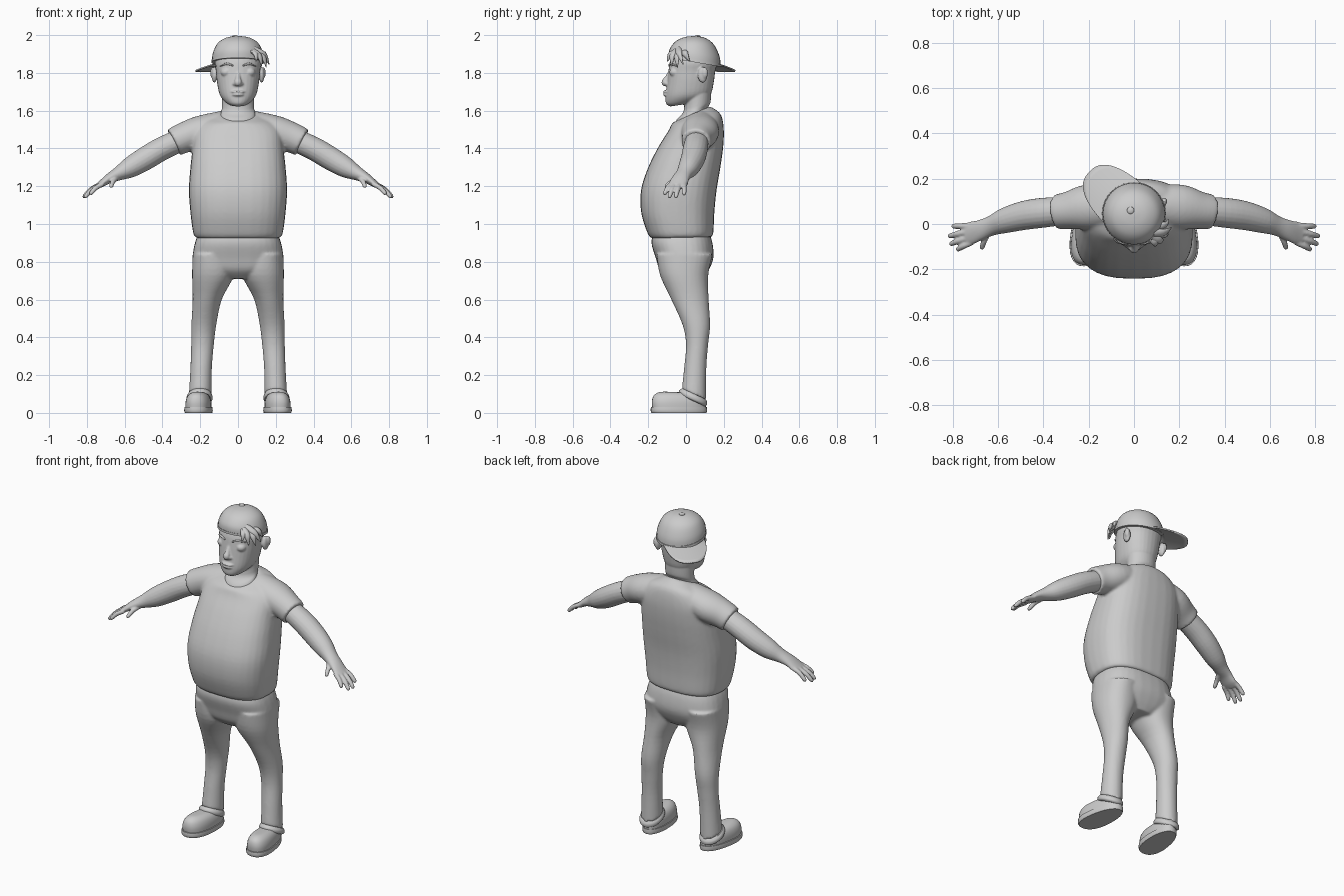
import bpy, bmesh, math
from mathutils import Vector, Matrix

SEG = 32


def spline(rows, n=4):
    """Catmull-Rom through rows of numbers."""
    out = []
    for i in range(len(rows) - 1):
        quad = (rows[max(i - 1, 0)], rows[i], rows[i + 1], rows[min(i + 2, len(rows) - 1)])
        for k in range(n):
            t = k / n
            out.append([0.5 * (2 * b + (c - a) * t + (2 * a - 5 * b + 4 * c - d) * t * t
                               + (3 * b - a - 3 * c + d) * t ** 3) for a, b, c, d in zip(*quad)])
    return out + [list(rows[-1])]


def power(v, e):
    return math.copysign(abs(v) ** (2 / e), v)


def skin(bm, rings, sides):
    """Bridge rings of points, cap both ends; one copy per side sign."""
    for s in sides:
        vs = [[bm.verts.new((p[0] * s, p[1], p[2])) for p in r] for r in rings]
        for a, b in zip(vs, vs[1:]):
            for i in range(len(a)):
                j = (i + 1) % len(a)
                bm.faces.new((a[i], a[j], b[j], b[i]))
        bm.faces.new(vs[0])
        bm.faces.new(vs[-1])


def stack(bm, rows, sides=(1,), n=4):
    """Rows: front y, front z, back y, back z, half width, roundness, centre x."""
    rings = []
    for yf, zf, yb, zb, w, e, cx in spline(rows, n):
        ring = []
        for i in range(SEG):
            a = 2 * math.pi * i / SEG
            v = (power(math.sin(a), e) + 1) / 2
            ring.append((cx + w * power(math.cos(a), e), yf + (yb - yf) * v, zf + (zb - zf) * v))
        rings.append(ring)
    skin(bm, rings, sides)


def tube(bm, rows, sides=(1,), ref=(0, 1, 0), seg=20):
    """Rows: x, y, z, radius along ref, radius across."""
    pts = spline(rows)
    rings = []
    for i, (x, y, z, ra, rb) in enumerate(pts):
        t = (Vector(pts[min(i + 1, len(pts) - 1)][:3]) - Vector(pts[max(i - 1, 0)][:3])).normalized()
        s = Vector(ref)
        s = (s - t * s.dot(t)).normalized()
        u = t.cross(s)
        rings.append([Vector((x, y, z)) + s * ra * math.cos(2 * math.pi * k / seg)
                      + u * rb * math.sin(2 * math.pi * k / seg) for k in range(seg)])
    skin(bm, rings, sides)


def ball(bm, c, size, sides=(1,)):
    for s in sides:
        m = Matrix.Translation((c[0] * s, c[1], c[2])) @ Matrix.Diagonal((*size, 1))
        bmesh.ops.create_uvsphere(bm, u_segments=24, v_segments=16, radius=1, matrix=m)


def finish(name, bm, voxel=0, smooth=4):
    """Make the object; a voxel size fuses overlapping pieces into one skin."""
    bmesh.ops.recalc_face_normals(bm, faces=bm.faces)
    me = bpy.data.meshes.new(name)
    bm.to_mesh(me)
    bm.free()
    ob = bpy.data.objects.new(name, me)
    bpy.context.collection.objects.link(ob)
    bpy.ops.object.select_all(action='DESELECT')
    ob.select_set(True)
    bpy.context.view_layer.objects.active = ob
    bpy.ops.object.shade_smooth_by_angle(angle=math.radians(45))
    if voxel:
        r = ob.modifiers.new("fuse", 'REMESH')
        r.mode, r.voxel_size, r.use_smooth_shade = 'VOXEL', voxel, True
        m = ob.modifiers.new("soften", 'SMOOTH')
        m.factor, m.iterations = 0.5, smooth
    return ob


BOTH = (1, -1)

# Shirt: belly and chest fused with short sleeves
bm = bmesh.new()
stack(bm, [(-.185, .925, .135, .93, .225, 2.6, 0), (-.205, .955, .145, .955, .238, 2.6, 0),
           (-.237, 1.06, .15, 1.06, .252, 2.6, 0), (-.238, 1.18, .162, 1.18, .26, 2.6, 0),
           (-.2, 1.3, .182, 1.3, .252, 2.6, 0), (-.145, 1.41, .197, 1.41, .24, 2.6, 0),
           (-.095, 1.49, .2, 1.5, .23, 2.5, 0), (-.078, 1.525, .187, 1.575, .185, 2.3, 0),
           (-.072, 1.535, .15, 1.61, .125, 2, 0), (-.068, 1.538, .125, 1.622, .1, 2, 0)])
tube(bm, [(.08, .08, 1.525, .085, .075), (.2, .075, 1.487, .1, .086),
          (.29, .06, 1.455, .083, .08), (.34, .053, 1.432, .078, .076)], BOTH, seg=28)
finish("shirt", bm, .009, 5)

# Arms with hands
bm = bmesh.new()
tube(bm, [(.28, .06, 1.455, .06, .06), (.4, .05, 1.4, .066, .062), (.49, .037, 1.347, .064, .062),
          (.57, .015, 1.3, .056, .055), (.63, -.008, 1.268, .044, .038),
          (.68, -.027, 1.243, .045, .026), (.72, -.04, 1.215, .05, .019),
          (.745, -.046, 1.2, .044, .013)], BOTH)
fingers = [((.725, -.008, 1.213), (.805, -.01, 1.155)), ((.735, -.034, 1.208), (.822, -.055, 1.14)),
           ((.73, -.06, 1.208), (.815, -.09, 1.14)), ((.715, -.08, 1.212), (.785, -.115, 1.158)),
           ((.64, -.03, 1.245), (.675, -.112, 1.196))]
for a, b in fingers:
    a, b = Vector(a), Vector(b)
    mid = (a + b) / 2 + Vector((.003, 0, .006))
    ref = (0, 1, 0) if b.x - a.x > .05 else (1, 0, 0)
    tube(bm, [(*a, .014, .013), (*mid, .013, .013), (*a.lerp(b, .9), .011, .011),
              (*b, .004, .004)], BOTH, ref, 12)
finish("arms", bm, .005, 3)

# Head and neck with ears, nose, lips and eyelids
bm = bmesh.new()
stack(bm, [(-.085, 1.622, 0, 1.635, .04, 2, 0), (-.106, 1.638, .09, 1.66, .07, 2.1, 0),
           (-.108, 1.68, .132, 1.69, .097, 2.2, 0), (-.1, 1.75, .147, 1.75, .111, 2.2, 0),
           (-.093, 1.81, .155, 1.81, .117, 2.2, 0), (-.082, 1.87, .165, 1.86, .122, 2.1, 0),
           (-.05, 1.93, .13, 1.93, .09, 2, 0)])
stack(bm, [(-.068, 1.515, .11, 1.6, .098, 2, 0), (-.048, 1.555, .12, 1.625, .09, 2, 0),
           (-.012, 1.6, .13, 1.645, .085, 2, 0), (-.01, 1.7, .135, 1.71, .088, 2, 0)])
tube(bm, [(0, -.085, 1.805, .01, .01), (0, -.1, 1.775, .013, .012), (0, -.112, 1.75, .02, .018),
          (0, -.108, 1.732, .012, .01)], ref=(1, 0, 0))
ball(bm, (.017, -.1, 1.742), (.012, .014, .01), BOTH)
ball(bm, (.062, -.058, 1.803), (.03, .03, .025), BOTH)
ball(bm, (0, -.1, 1.701), (.038, .022, .007))
ball(bm, (0, -.1, 1.684), (.034, .022, .008))
ball(bm, (.125, .088, 1.79), (.015, .026, .042), BOTH)
ball(bm, (.135, .1, 1.8), (.012, .016, .03), BOTH)
finish("head", bm, .005, 3)

# Eyebrows
bm = bmesh.new()
tube(bm, [(.025, -.09, 1.838, .004, .004), (.06, -.08, 1.848, .006, .006),
          (.095, -.05, 1.836, .003, .003)], BOTH, seg=10)
finish("eyebrows", bm)

# Cap dome with rim band and button
bm = bmesh.new()
stack(bm, [(-.091, 1.882, .183, 1.834, .138, 2, 0), (-.087, 1.925, .178, 1.885, .133, 2, 0),
           (-.056, 1.966, .148, 1.95, .107, 2, 0), (-.012, 1.988, .102, 1.985, .062, 2, 0),
           (.035, 1.995, .055, 1.995, .012, 2, 0)])
stack(bm, [(-.094, 1.88, .186, 1.832, .141, 2, 0), (-.094, 1.893, .186, 1.846, .14, 2, 0)], n=1)
ball(bm, (-.015, .06, 1.993), (.016, .016, .007))
finish("cap", bm)

# Brim, turned to the back left
bm = bmesh.new()
ang = math.radians(137)
du, dv = Vector((math.cos(ang), math.sin(ang))), Vector((-math.sin(ang), math.cos(ang)))
grid = []
for i in range(29):
    a = math.sin(math.pi * (i / 28 - .5))
    v = .118 * a
    inner = math.sqrt(.132 ** 2 - v * v) - .012
    outer = .065 + .205 * max(0, 1 - abs(a) ** 2.6) ** .5
    row = []
    for k in range(7):
        u = inner + (outer - inner) * k / 6
        p = Vector((0, .045)) + du * u + dv * v
        row.append(bm.verts.new((p.x, p.y, 1.85 - .25 * max(0, u - .1) - .9 * v * v)))
    grid.append(row)
for a, b in zip(grid, grid[1:]):
    for k in range(6):
        bm.faces.new((a[k], b[k], b[k + 1], a[k + 1]))
brim = finish("cap_brim", bm)
sol = brim.modifiers.new("thickness", 'SOLIDIFY')
sol.thickness, sol.offset = .008, 0

# Hair tuft pushing out of the cap opening
bm = bmesh.new()
for root, tip in [((.085, -.04, 1.93), (.165, -.015, 1.845)), ((.095, -.035, 1.915), (.15, -.045, 1.83)),
                  ((.08, -.055, 1.92), (.125, -.075, 1.835)), ((.07, -.05, 1.915), (.095, -.098, 1.86)),
                  ((.1, -.01, 1.915), (.152, .02, 1.86))]:
    r, t = Vector(root), Vector(tip)
    bend = r.lerp(t, .5) + Vector((.012, -.008, .012))
    tube(bm, [(*r, .016, .01), (*bend, .017, .011), (*t, .002, .002)], ref=(.66, .75, 0), seg=12)
finish("hair_tuft", bm)

# Trousers: hips fused with both legs
bm = bmesh.new()
stack(bm, [(-.17, .96, .12, .96, .205, 2.6, 0), (-.183, .9, .14, .9, .228, 2.6, 0),
           (-.16, .82, .145, .82, .24, 2.5, 0), (-.138, .755, .12, .755, .22, 2.4, 0),
           (-.09, .71, .09, .71, .12, 2, 0)])
stack(bm, [(-.155, .84, .142, .84, .1, 2.2, .14), (-.138, .73, .118, .73, .11, 2.2, .133),
           (-.078, .6, .12, .6, .077, 2, .163), (-.018, .465, .128, .465, .066, 2, .181),
           (0, .36, .117, .36, .06, 2, .188), (-.01, .24, .108, .24, .057, 2, .195),
           (-.022, .125, .106, .07, .06, 2, .2)], BOTH)
finish("trousers", bm, .008, 5)

# Trouser cuffs
bm = bmesh.new()
stack(bm, [(-.022, .09, .1, .035, .056, 2, .203), (-.036, .1, .11, .042, .067, 2, .203),
           (-.036, .117, .112, .058, .068, 2, .203), (-.022, .13, .105, .072, .06, 2, .202)], BOTH)
finish("trouser_cuffs", bm)


def shoe_shape(bm):
    """Widen the toe, narrow the heel and turn the foot outward."""
    for v in bm.verts:
        s = math.copysign(1, v.co.x)
        x = (abs(v.co.x) - .205) * (1 - .8 * (v.co.y + .04))
        v.co.x = s * (.205 + x - .1 * (v.co.y + .02))


# Shoes: uppers and soles
bm = bmesh.new()
stack(bm, [(-.178, .02, .105, .02, .066, 2.4, .205), (-.181, .06, .105, .06, .065, 2.4, .205),
           (-.17, .093, .1, .085, .055, 2.3, .205), (-.14, .11, .09, .1, .036, 2.2, .205),
           (-.1, .112, .06, .105, .012, 2, .205)], BOTH)
shoe_shape(bm)
finish("shoe_uppers", bm)
bm = bmesh.new()
stack(bm, [(-.182, 0, .108, 0, .07, 2.3, .205), (-.187, .01, .111, .01, .073, 2.3, .205),
           (-.186, .03, .11, .03, .072, 2.3, .205)], BOTH, n=2)
shoe_shape(bm)
finish("shoe_soles", bm)
